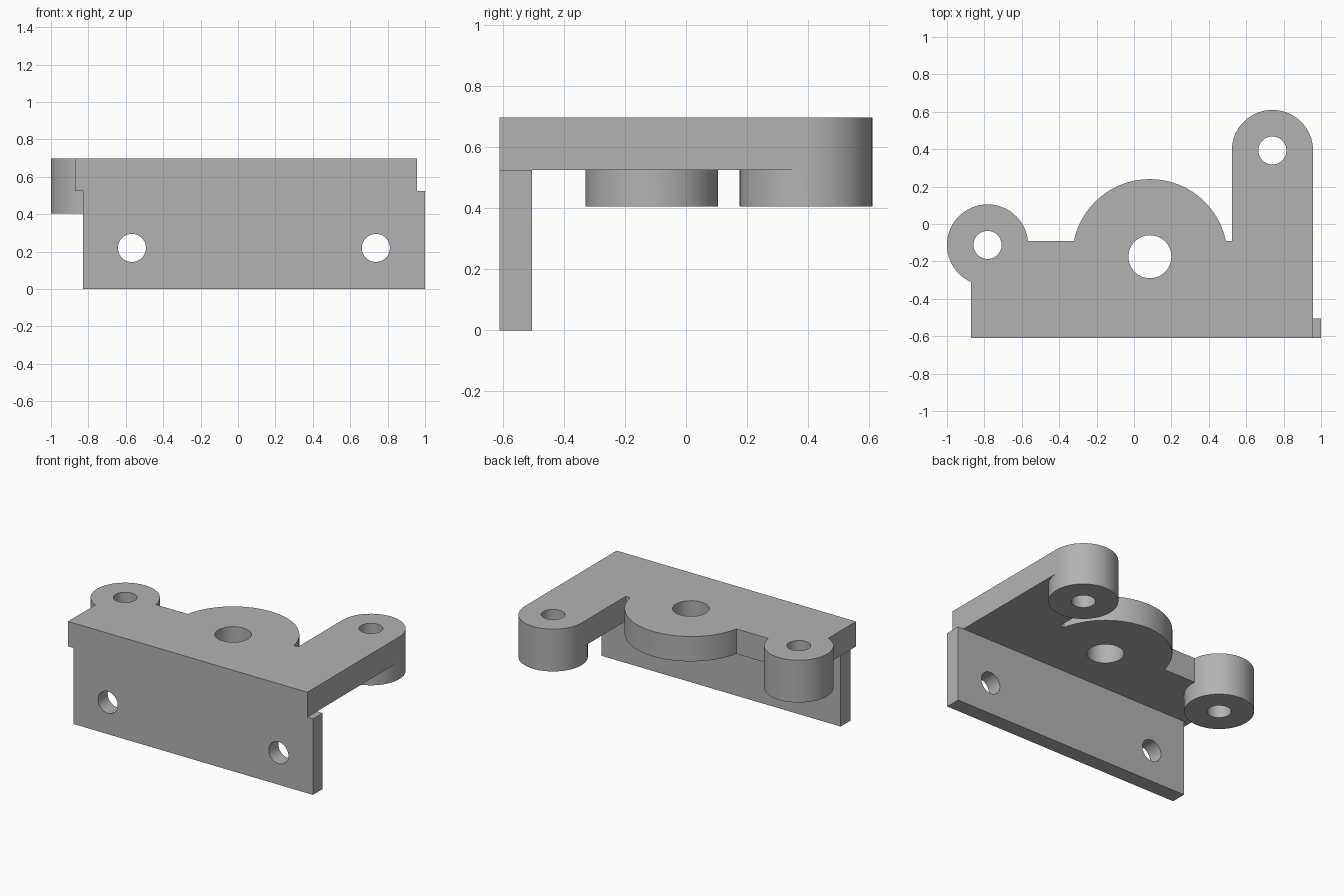
import bpy
import math

cube = bpy.data.objects.get("Cube")
if cube:
    bpy.data.objects.remove(cube, do_unlink=True)

# Heights
BOSS_BOTTOM, PLATE_BOTTOM, TOP = 0.405, 0.525, 0.697
FRONT, WALL_BACK, PLATE_BACK = -0.61, -0.505, -0.09

# Pivots: x, y, outer radius, bore radius, underside height
BOSS_R, BORE_R = 0.217, 0.075
left_pivot = (0.74, 0.393)
right_pivot = (-0.783, -0.112)
hub = (0.085, -0.175)


def box(name, x0, x1, y0, y1, z0, z1):
    bpy.ops.mesh.primitive_cube_add(
        size=1, location=((x0 + x1) / 2, (y0 + y1) / 2, (z0 + z1) / 2))
    ob = bpy.context.object
    ob.name = name
    ob.scale = (x1 - x0, y1 - y0, z1 - z0)
    bpy.ops.object.transform_apply(location=True, rotation=True, scale=True)
    return ob


def cylinder(name, centre, radius, z0, z1):
    bpy.ops.mesh.primitive_cylinder_add(
        vertices=64, radius=radius, depth=z1 - z0,
        location=(centre[0], centre[1], (z0 + z1) / 2))
    ob = bpy.context.object
    ob.name = name
    bpy.ops.object.transform_apply(location=True, rotation=True, scale=True)
    return ob


def combine(body, part, operation):
    part.hide_render = True
    mod = body.modifiers.new(part.name, "BOOLEAN")
    mod.operation = operation
    mod.solver = "EXACT"
    mod.object = part
    bpy.context.view_layer.objects.active = body
    bpy.ops.object.modifier_apply(modifier=mod.name)
    bpy.data.objects.remove(part, do_unlink=True)


# Top plate, with arm, hub, bosses and front wall joined into one solid
bracket = box("mounting_bracket", -0.872, left_pivot[0] + BOSS_R,
              FRONT, PLATE_BACK, PLATE_BOTTOM, TOP)
solids = [
    box("arm", left_pivot[0] - BOSS_R, left_pivot[0] + BOSS_R,
        FRONT, left_pivot[1], PLATE_BOTTOM, TOP),
    cylinder("hub", hub, 0.415, PLATE_BOTTOM, TOP),
    cylinder("left_boss", left_pivot, BOSS_R, BOSS_BOTTOM, TOP),
    cylinder("right_boss", right_pivot, BOSS_R, BOSS_BOTTOM, TOP),
    box("front_wall", -0.828, 1.0, FRONT, WALL_BACK, 0, PLATE_BOTTOM),
]
for part in solids:
    combine(bracket, part, "UNION")

# Vertical bores
for centre, radius in ((left_pivot, BORE_R), (right_pivot, BORE_R), (hub, 0.115)):
    combine(bracket, cylinder("bore", centre, radius, 0.3, 0.8), "DIFFERENCE")

# Screw holes through the front wall
for x in (-0.567, 0.737):
    bpy.ops.mesh.primitive_cylinder_add(
        vertices=64, radius=BORE_R, depth=0.4,
        location=(x, (FRONT + WALL_BACK) / 2, 0.22),
        rotation=(math.pi / 2, 0, 0))
    hole = bpy.context.object
    hole.name = "screw_hole"
    combine(bracket, hole, "DIFFERENCE")

# Plain grey finish
grey = bpy.data.materials.new("plain_grey")
grey.use_nodes = True
colour = (0.45, 0.45, 0.45, 1)
grey.diffuse_color = colour
grey.node_tree.nodes["Principled BSDF"].inputs["Base Color"].default_value = colour
bracket.data.materials.clear()
bracket.data.materials.append(grey)

# Tidy leftover seams and smooth the round walls
bpy.ops.object.select_all(action="DESELECT")
bracket.select_set(True)
bpy.context.view_layer.objects.active = bracket
bpy.ops.object.mode_set(mode="EDIT")
bpy.ops.mesh.select_all(action="SELECT")
bpy.ops.mesh.remove_doubles(threshold=0.0005)
bpy.ops.mesh.dissolve_limited(angle_limit=math.radians(0.5))
bpy.ops.object.mode_set(mode="OBJECT")
bpy.ops.object.shade_smooth_by_angle(angle=math.radians(30))
